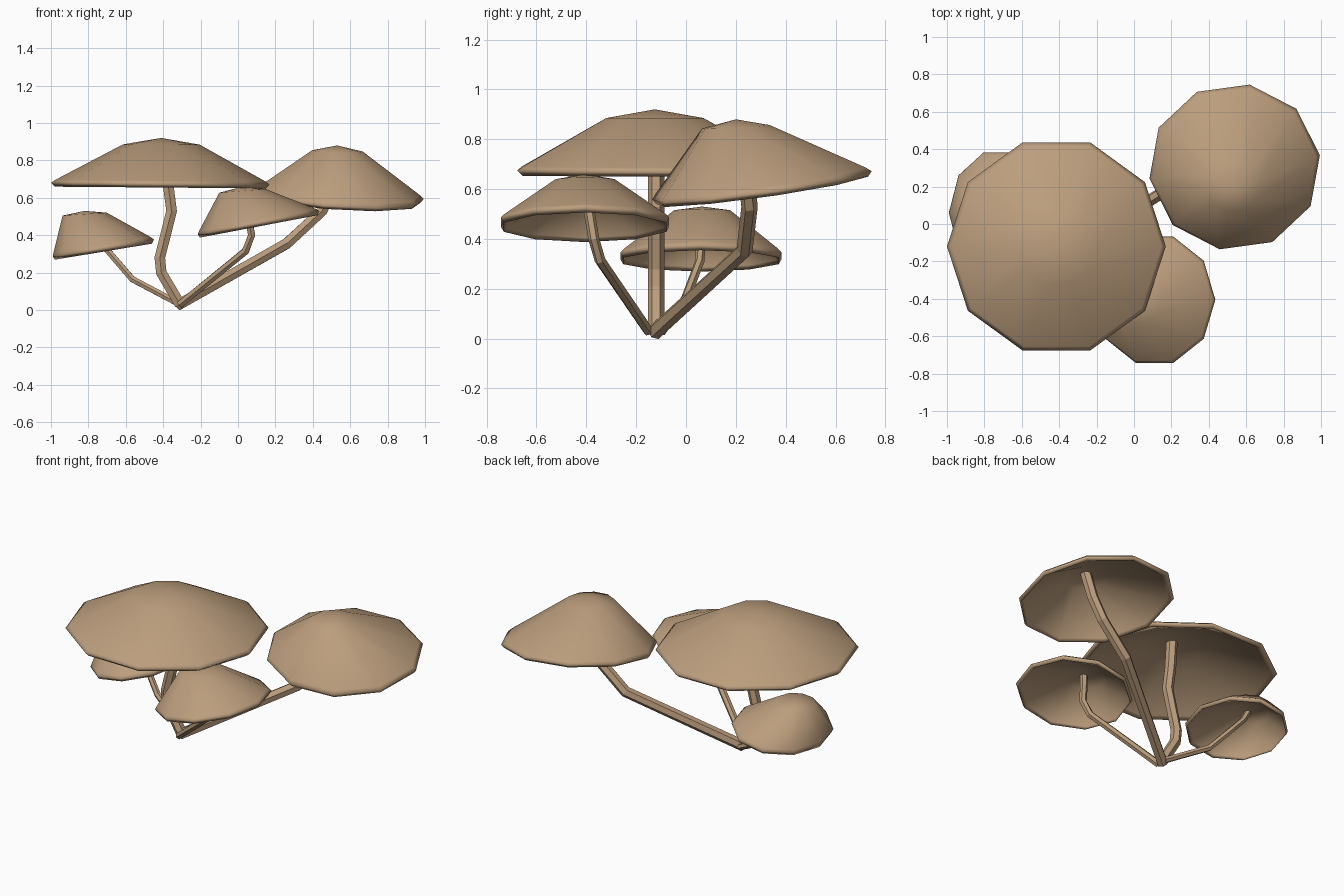
import bpy, bmesh, math
from mathutils import Vector

if "Cube" in bpy.data.objects:
    bpy.data.objects.remove(bpy.data.objects["Cube"])

brown = bpy.data.materials.new("warm_tan")
brown.diffuse_color = (0.50, 0.34, 0.205, 1)
brown.use_nodes = True
brown.node_tree.nodes["Principled BSDF"].inputs["Base Color"].default_value = brown.diffuse_color


def finish(name, bm, smooth):
    bmesh.ops.recalc_face_normals(bm, faces=bm.faces[:])
    for f in bm.faces:
        f.smooth = smooth
    me = bpy.data.meshes.new(name)
    bm.to_mesh(me)
    bm.free()
    me.materials.append(brown)
    ob = bpy.data.objects.new(name, me)
    bpy.context.collection.objects.link(ob)
    return ob


def bridge(bm, a, b):
    n = len(a)
    for i in range(n):
        j = (i + 1) % n
        bm.faces.new((a[i], a[j], b[j], b[i]))


# Cap: thin ten-sided shell with a tilted rim and a rounded crown
def cap(name, rim, radii, tilt, crown, crown_r, apex_z, phase=0):
    bm = bmesh.new()
    n = 10
    dirs = [Vector((math.cos(phase + math.tau * i / n), math.sin(phase + math.tau * i / n)))
            for i in range(n)]

    def ring(center, rx, ry, slope, dz=0.0):
        return [Vector((center[0] + rx * d.x, center[1] + ry * d.y,
                        center[2] + dz + slope * (tilt[0] * rx * d.x + tilt[1] * ry * d.y)))
                for d in dirs]

    edge = ring(rim, radii[0], radii[1], 1)
    top = ring(crown, crown_r, crown_r, 0.4)
    shoulder = [e.lerp(t, 0.06) + Vector((0, 0, 0.004)) for e, t in zip(edge, top)]
    lip = ring(rim, radii[0] * 0.965, radii[1] * 0.965, 1, -0.02)
    inner_edge = [e.lerp(t, 0.1) + Vector((0, 0, -0.022)) for e, t in zip(edge, top)]
    inner_top = ring(crown, crown_r * 0.9, crown_r * 0.9, 0.4, -0.05)
    rings = [[bm.verts.new(p) for p in r]
             for r in (top, shoulder, edge, lip, inner_edge, inner_top)]
    for a, b in zip(rings, rings[1:]):
        bridge(bm, a, b)
    for r, z in ((rings[0], apex_z), (rings[-1], apex_z - 0.065)):
        tip = bm.verts.new((crown[0], crown[1], z))
        for i in range(n):
            bm.faces.new((r[i], r[(i + 1) % n], tip))
    finish(name, bm, True)


# Stem: six-sided tube along a bent path
def stem(name, path, r):
    pts = [Vector(p) for p in path]
    bm = bmesh.new()
    prev = None
    for k, p in enumerate(pts):
        t = (pts[min(k + 1, len(pts) - 1)] - p).normalized()
        t += (p - pts[max(k - 1, 0)]).normalized()
        t.normalize()
        u = (Vector((0, 1, 0)) - t * t.y).normalized()
        v = t.cross(u)
        loop = [bm.verts.new(p + r * (math.cos(a) * u + math.sin(a) * v))
                for a in (math.tau * i / 6 for i in range(6))]
        if prev:
            bridge(bm, prev, loop)
        else:
            bm.faces.new(loop)
        prev = loop
    bm.faces.new(prev)
    finish(name, bm, False)


# Large mushroom
cap("large_cap", (-0.415, -0.12, 0.675), (0.585, 0.585), (-0.008, 0.0),
    (-0.41, -0.125, 0.885), 0.205, 0.92)
stem("large_stem", [(-0.31, -0.12, 0.03), (-0.41, -0.12, 0.2), (-0.418, -0.12, 0.28),
                    (-0.355, -0.12, 0.53), (-0.375, -0.12, 0.68), (-0.385, -0.12, 0.85)], 0.033)

# Rear right mushroom
cap("rear_cap", (0.538, 0.305, 0.615), (0.46, 0.447), (-0.065, 0.14),
    (0.53, 0.2, 0.85), 0.138, 0.88, math.radians(8))
stem("rear_stem", [(-0.32, -0.125, 0.027), (0.26, 0.235, 0.355), (0.45, 0.255, 0.53),
                   (0.51, 0.24, 0.66), (0.55, 0.22, 0.825)], 0.033)

# Front mushroom
cap("front_cap", (0.11, -0.405, 0.467), (0.325, 0.355), (0.19, 0.0),
    (0.025, -0.405, 0.637), 0.125, 0.66)
stem("front_stem", [(-0.31, -0.15, 0.03), (0.04, -0.345, 0.315), (0.073, -0.37, 0.4),
                    (0.05, -0.39, 0.52), (0.04, -0.4, 0.605)], 0.022)

# Small left mushroom
cap("small_cap", (-0.72, 0.06, 0.332), (0.27, 0.34), (0.165, 0.0),
    (-0.82, 0.065, 0.513), 0.118, 0.53)
stem("small_stem", [(-0.31, -0.095, 0.03), (-0.565, 0.0, 0.165), (-0.69, 0.055, 0.31),
                    (-0.77, 0.06, 0.4), (-0.81, 0.06, 0.475)], 0.019)
